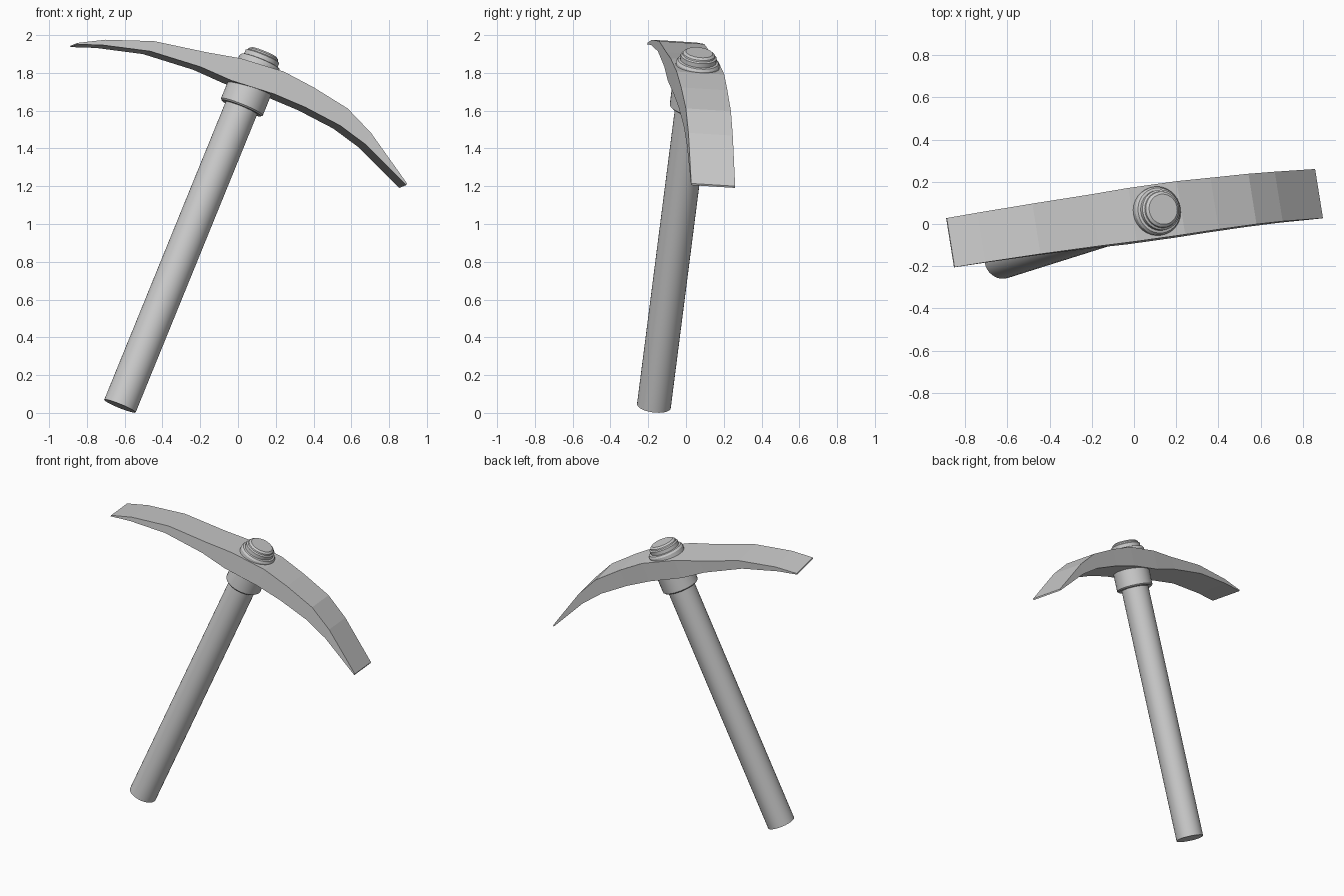
import bpy, bmesh, math
from mathutils import Vector, Matrix

if "Cube" in bpy.data.objects:
    bpy.data.objects.remove(bpy.data.objects["Cube"])

# Tilted frame: d along the handle, u along the head, v across the head
d = Vector((0.375, 0.118, 0.92)).normalized()
u = Vector((0.905, 0.119, -0.409))
u = (u - d * u.dot(d)).normalized()
v = d.cross(u)
FRAME = Matrix.Translation((-0.625, -0.17, 0.036)) @ Matrix((u, v, d)).transposed().to_4x4()


def add_object(name, bm):
    bmesh.ops.recalc_face_normals(bm, faces=bm.faces)
    mesh = bpy.data.meshes.new(name)
    bm.to_mesh(mesh)
    bm.free()
    obj = bpy.data.objects.new(name, mesh)
    bpy.context.collection.objects.link(obj)
    obj.matrix_world = FRAME
    return obj


def turned(name, profile, sides=32):
    """Solid of revolution about the handle axis from (radius, height) pairs."""
    bm = bmesh.new()
    rings = [[bm.verts.new((r * math.cos(2 * math.pi * i / sides),
                            r * math.sin(2 * math.pi * i / sides), h))
              for i in range(sides)] for r, h in profile]
    for a, b in zip(rings, rings[1:]):
        for i in range(sides):
            j = (i + 1) % sides
            bm.faces.new((a[i], a[j], b[j], b[i]))
    bm.faces.new(rings[0])
    bm.faces.new(rings[-1])
    obj = add_object(name, bm)
    bpy.context.view_layer.objects.active = obj
    obj.select_set(True)
    bpy.ops.object.shade_smooth_by_angle(angle=math.radians(30))
    obj.select_set(False)


# Straight round handle
turned("handle", [(0.09, 0), (0.09, 1.9)])

# Collar below the head
turned("collar", [(0.112, 1.715), (0.12, 1.723), (0.12, 1.88)])

# Stepped cap on top of the head
turned("cap", [(0.108, 1.92), (0.116, 1.93), (0.116, 1.972), (0.108, 1.985),
               (0.096, 1.988), (0.096, 2.012), (0.087, 2.018), (0.085, 2.026),
               (0.072, 2.036)])

# Curved head: stations of (position, underside, top, half width)
stations = [
    (-0.955, 1.672, 1.68, 0.118), (-0.825, 1.722, 1.753, 0.119),
    (-0.58, 1.79, 1.848, 0.121), (-0.3, 1.818, 1.902, 0.124),
    (-0.12, 1.815, 1.943, 0.128), (0.12, 1.838, 1.968, 0.128),
    (0.3, 1.838, 1.953, 0.124), (0.51, 1.821, 1.921, 0.121),
    (0.675, 1.781, 1.85, 0.119), (0.955, 1.667, 1.677, 0.118)]
bm = bmesh.new()
loops = [[bm.verts.new(p) for p in ((a, -w, lo), (a, w, lo), (a, w, hi), (a, -w, hi))]
         for a, lo, hi, w in stations]
for p, q in zip(loops, loops[1:]):
    for i in range(4):
        j = (i + 1) % 4
        bm.faces.new((p[i], p[j], q[j], q[i]))
bm.faces.new(loops[0])
bm.faces.new(loops[-1])
add_object("pick_head", bm)
